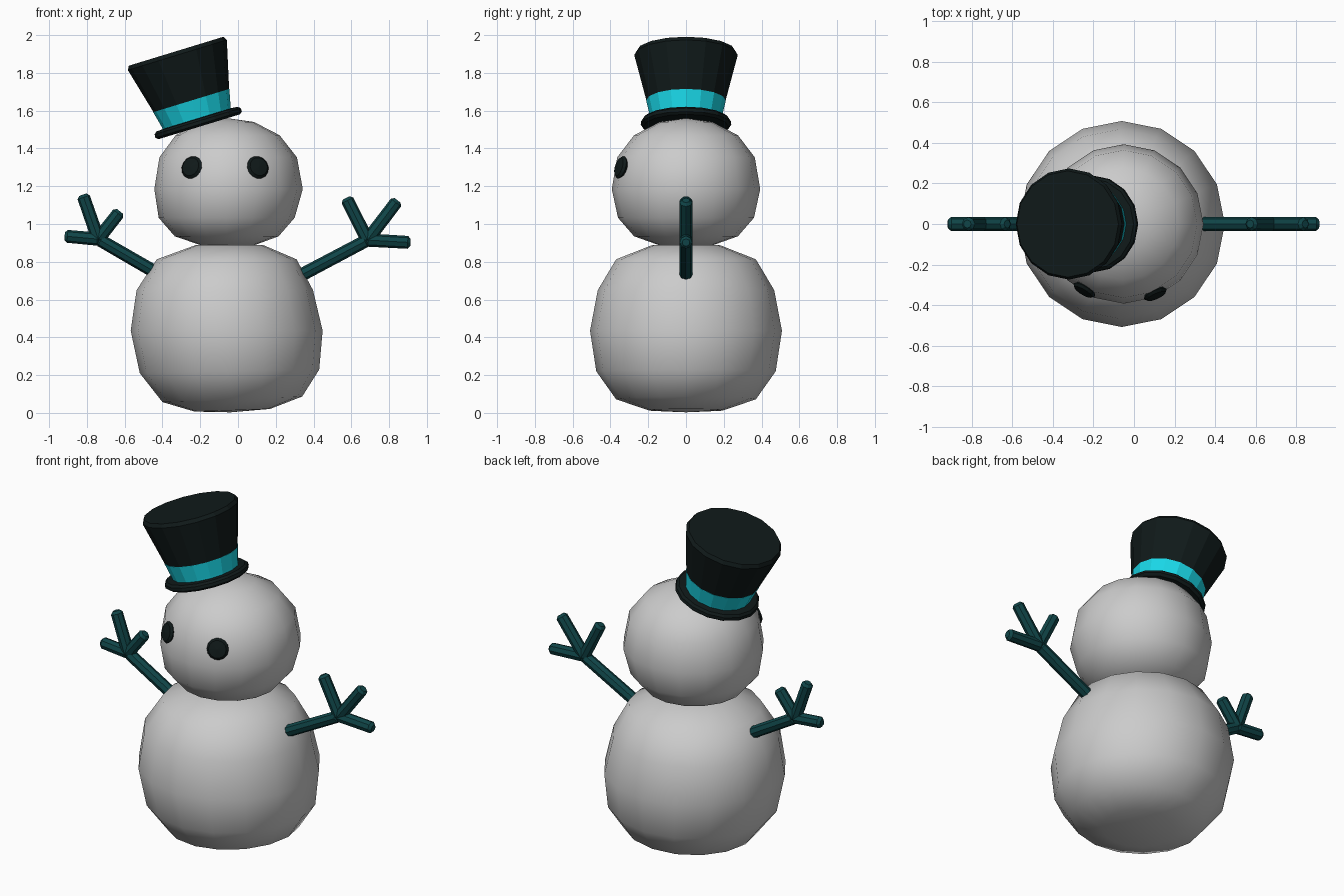
import bpy, bmesh, math
from mathutils import Matrix, Vector

if "Cube" in bpy.data.objects:
    bpy.data.objects.remove(bpy.data.objects["Cube"])


def material(name, rgb):
    m = bpy.data.materials.new(name)
    m.diffuse_color = (*rgb, 1)
    m.use_nodes = True
    m.node_tree.nodes["Principled BSDF"].inputs["Base Color"].default_value = m.diffuse_color
    return m


BLACK = material("black_felt", (0.005, 0.01, 0.01))
CYAN = material("cyan_band", (0.01, 0.68, 0.8))
TEAL = material("teal_wood", (0.005, 0.06, 0.065))


def add_lathe(bm, profile, seg, mat=Matrix()):
    """Profile entries: (radius, height[, x offset[, slope]]); radius 0 is a pole."""
    rings = []
    for r, z, *extra in profile:
        cx = extra[0] if extra else 0
        slope = extra[1] if len(extra) > 1 else 0
        ring = []
        for i in range(seg if r else 1):
            a = 2 * math.pi * i / seg
            x, y = r * math.cos(a), r * math.sin(a)
            ring.append(bm.verts.new(mat @ Vector((x + cx, y, z + slope * x))))
        rings.append(ring)
    for lo, hi in zip(rings, rings[1:]):
        for i in range(seg):
            j = (i + 1) % seg
            if len(lo) == 1:
                bm.faces.new((lo[0], hi[j], hi[i]))
            elif len(hi) == 1:
                bm.faces.new((lo[i], lo[j], hi[0]))
            else:
                bm.faces.new((lo[i], lo[j], hi[j], hi[i]))
    if len(rings[0]) > 1:
        bm.faces.new(rings[0][::-1])
    if len(rings[-1]) > 1:
        bm.faces.new(rings[-1])


def finish(bm, name, mat=None, smooth=False):
    bmesh.ops.recalc_face_normals(bm, faces=bm.faces[:])
    me = bpy.data.meshes.new(name)
    bm.to_mesh(me)
    bm.free()
    for p in me.polygons:
        p.use_smooth = smooth
    if mat:
        me.materials.append(mat)
    ob = bpy.data.objects.new(name, me)
    bpy.context.collection.objects.link(ob)
    return ob


def lathe(name, profile, seg, xf=Matrix(), mat=None, smooth=False):
    bm = bmesh.new()
    add_lathe(bm, profile, seg, xf)
    return finish(bm, name, mat, smooth)


# Snow body and head
lathe("body", [(0, 0.003, -0.04), (0.2, 0.014, -0.03, 0.035), (0.37, 0.072, -0.03, 0.04),
               (0.475, 0.22, -0.045, 0.02), (0.508, 0.435, -0.06), (0.467, 0.65, -0.07),
               (0.37, 0.813, -0.06), (0.18, 0.888, -0.045), (0, 0.895, -0.045)],
      16, smooth=True)
lathe("head", [(0, 0.875, -0.05), (0.14, 0.887, -0.055), (0.275, 0.935, -0.06),
               (0.36, 1.033, -0.06), (0.393, 1.185, -0.05), (0.364, 1.353, -0.052),
               (0.275, 1.47, -0.055), (0.14, 1.54, -0.055), (0, 1.56, -0.055)],
      16, smooth=True)

# Eyes: flattened buttons facing out of the head
for side, pos in (("left", (-0.245, -0.325, 1.30)), ("right", (0.105, -0.345, 1.30))):
    p = Vector(pos)
    out = p - Vector((-0.05, 0, 1.19))
    xf = Matrix.Translation(p) @ out.to_track_quat('Z', 'Y').to_matrix().to_4x4()
    lathe("eye_" + side, [(0.05, -0.015), (0.062, 0), (0.05, 0.013), (0, 0.019)],
          14, xf, BLACK)

# Tilted hat: brim, band, crown
hat = Matrix.Translation((-0.205, 0, 1.515)) @ Matrix.Rotation(math.radians(-17), 4, 'Y')
lathe("hat_brim", [(0.225, 0), (0.24, 0.012), (0.238, 0.03), (0.225, 0.042), (0.18, 0.045)],
      16, hat, BLACK)
lathe("hat_band", [(0.187, 0.04), (0.190, 0.055), (0.211, 0.145)], 16, hat, CYAN)
lathe("hat_crown", [(0.209, 0.143), (0.274, 0.397), (0.262, 0.418)], 16, hat, BLACK)


# Twig arms: one limb with three fingers each
def arm(name, start, joint, tips):
    bm = bmesh.new()
    for a, b in [(start, joint)] + [(joint, t) for t in tips]:
        a, b = Vector((a[0], 0, a[1])), Vector((b[0], 0, b[1]))
        d = b - a
        n = d.length
        xf = Matrix.Translation(a) @ d.to_track_quat('Z', 'Y').to_matrix().to_4x4()
        add_lathe(bm, [(0.022, -0.012), (0.035, 0.005), (0.034, n - 0.015), (0.02, n)], 8, xf)
    finish(bm, name, TEAL)


arm("arm_right", (0.335, 0.73), (0.685, 0.915), [(0.913, 0.902), (0.845, 1.125), (0.573, 1.138)])
arm("arm_left", (-0.42, 0.735), (-0.74, 0.92), [(-0.918, 0.936), (-0.822, 1.155), (-0.625, 1.067)])
